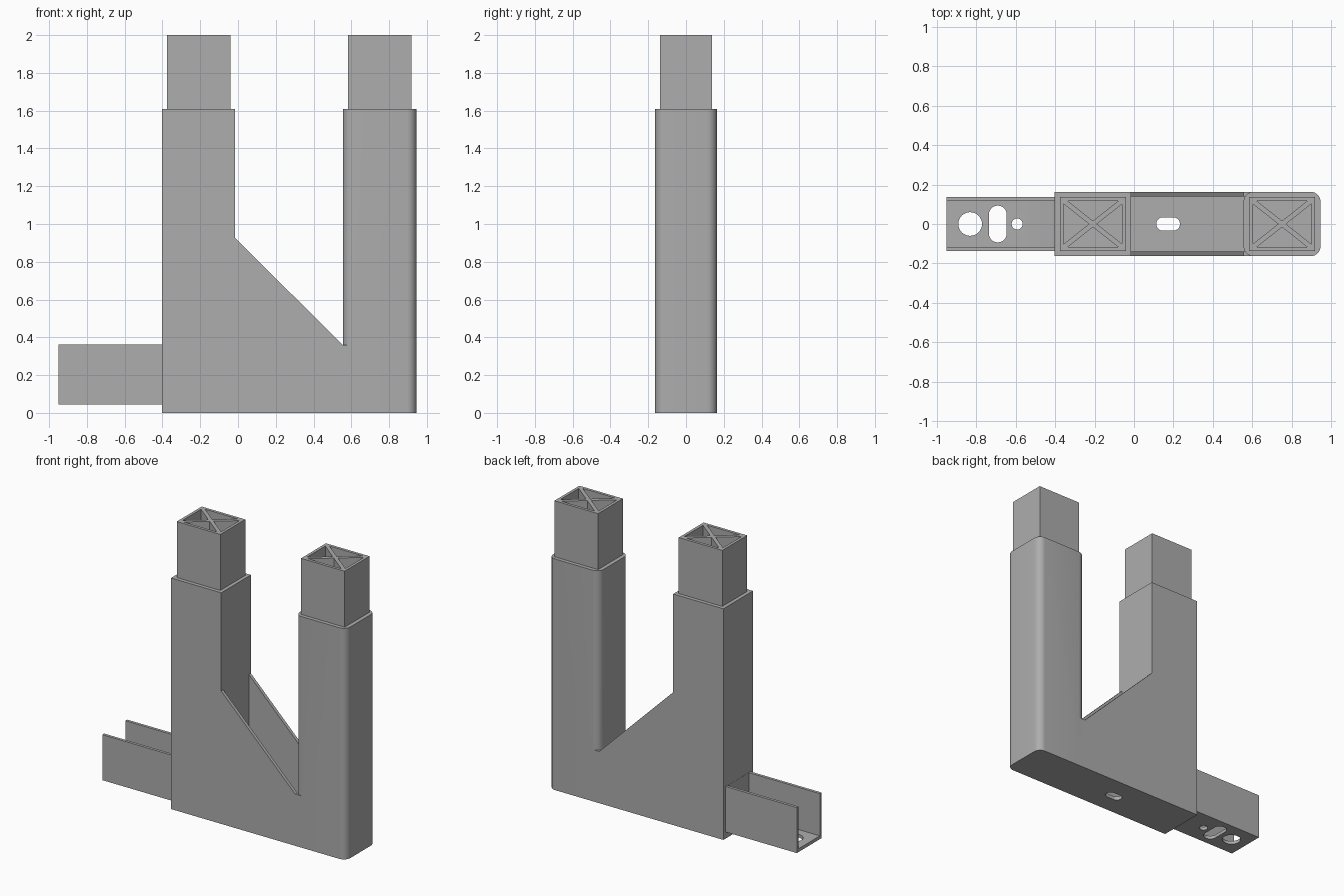
import bpy, bmesh, math
from mathutils import Vector

if "Cube" in bpy.data.objects:
    bpy.data.objects.remove(bpy.data.objects["Cube"])

grey = bpy.data.materials.new("plain_grey")
grey.diffuse_color = (0.42, 0.42, 0.42, 1)
grey.use_nodes = True
grey.node_tree.nodes["Principled BSDF"].inputs["Base Color"].default_value = grey.diffuse_color


def prism(name, pts, a, b, axis="z"):
    """Extrude a 2D outline from a to b along z (xy outline) or y (xz outline)."""
    place = (lambda p, t: (p[0], p[1], t)) if axis == "z" else (lambda p, t: (p[0], t, p[1]))
    bm = bmesh.new()
    lo = [bm.verts.new(place(p, a)) for p in pts]
    hi = [bm.verts.new(place(p, b)) for p in pts]
    n = len(pts)
    bm.faces.new(lo)
    bm.faces.new(hi)
    for i in range(n):
        bm.faces.new((lo[i], lo[(i + 1) % n], hi[(i + 1) % n], hi[i]))
    bmesh.ops.recalc_face_normals(bm, faces=bm.faces)
    me = bpy.data.meshes.new(name)
    bm.to_mesh(me)
    bm.free()
    me.materials.append(grey)
    ob = bpy.data.objects.new(name, me)
    bpy.context.collection.objects.link(ob)
    return ob


def rect(x0, x1, y0, y1):
    return [(x0, y0), (x1, y0), (x1, y1), (x0, y1)]


def rounded(cx, cy, hx, hy, r, seg=8):
    """Rounded rectangle; also gives slots and circles."""
    pts = []
    for k, (sx, sy) in enumerate([(1, 1), (-1, 1), (-1, -1), (1, -1)]):
        for i in range(seg + 1):
            a = math.pi / 2 * (k + i / seg)
            p = (cx + sx * (hx - r) + r * math.cos(a), cy + sy * (hy - r) + r * math.sin(a))
            if not pts or (Vector(p) - Vector(pts[-1])).length > 1e-5:
                pts.append(p)
    if (Vector(pts[0]) - Vector(pts[-1])).length < 1e-5:
        pts.pop()
    return pts


def combine(target, others, op):
    """Apply booleans and remove the tool objects."""
    for o in others:
        m = target.modifiers.new("bool", "BOOLEAN")
        m.operation, m.solver, m.object = op, "EXACT", o
        bpy.context.view_layer.objects.active = target
        bpy.ops.object.modifier_apply(modifier=m.name)
        bpy.data.objects.remove(o)


W = 0.163   # half depth of the frame
C = 0.137   # half depth of caps and arm

# Frame: square post, rounded post, gusset plates and slotted floor
frame = prism("post_frame", rect(-0.402, -0.015, -W, W), 0, 1.61)
parts = [prism("rounded_post", rounded(0.75, 0, 0.195, W, 0.05), 0, 1.61)]
gusset = [(-0.1, 0), (0.605, 0), (0.605, 0.36), (0.555, 0.36), (-0.015, 0.925), (-0.1, 0.925)]
for s in (-1, 1):
    parts.append(prism("gusset", gusset, s * (W - 0.023), s * W, "y"))
parts.append(prism("floor", rect(-0.1, 0.605, -W, W), 0, 0.025))
combine(frame, parts, "UNION")
combine(frame, [prism("slot", rounded(0.173, 0, 0.06, 0.034, 0.034), -0.1, 0.1)], "DIFFERENCE")

# Side arm: open channel with a ramped floor end and mounting holes
arm = prism("channel_arm", rect(-0.95, -0.402, -C, C), 0.045, 0.362)
inner = [(-0.99, 0.068), (-0.53, 0.068), (-0.403, 0.05), (-0.403, 0.5), (-0.99, 0.5)]
cuts = [prism("channel", inner, -0.117, 0.117, "y")]
for cx, hx, hy in ((-0.83, 0.06, 0.06), (-0.69, 0.045, 0.093), (-0.592, 0.028, 0.028)):
    cuts.append(prism("hole", rounded(cx, 0, hx, hy, min(hx, hy)), 0, 0.2))
combine(arm, cuts, "DIFFERENCE")

# Plugs on the post tops: four triangular pockets leave a rim and crossed ribs
for name, cx in (("left_plug", -0.208), ("right_plug", 0.75)):
    plug = prism(name, rect(cx - 0.168, cx + 0.168, -C, C), 1.6, 2.0)
    hx, hy, g = 0.148, 0.117, 0.02   # pocket extents and rib gap
    pockets = []
    for s in (-1, 1):
        pockets.append(prism("pocket", [(cx + s * g, 0), (cx + s * hx, hy - g * hy / hx),
                                        (cx + s * hx, -hy + g * hy / hx)], 1.85, 2.1))
        h = g * hy / hx
        pockets.append(prism("pocket", [(cx, s * h), (cx + hx - g, s * hy),
                                        (cx - hx + g, s * hy)], 1.85, 2.1))
    combine(plug, pockets, "DIFFERENCE")

# Smooth only the rounded edges
for ob in list(bpy.context.scene.objects):
    bpy.ops.object.select_all(action="DESELECT")
    ob.select_set(True)
    bpy.context.view_layer.objects.active = ob
    bpy.ops.object.shade_smooth_by_angle(angle=math.radians(30))
